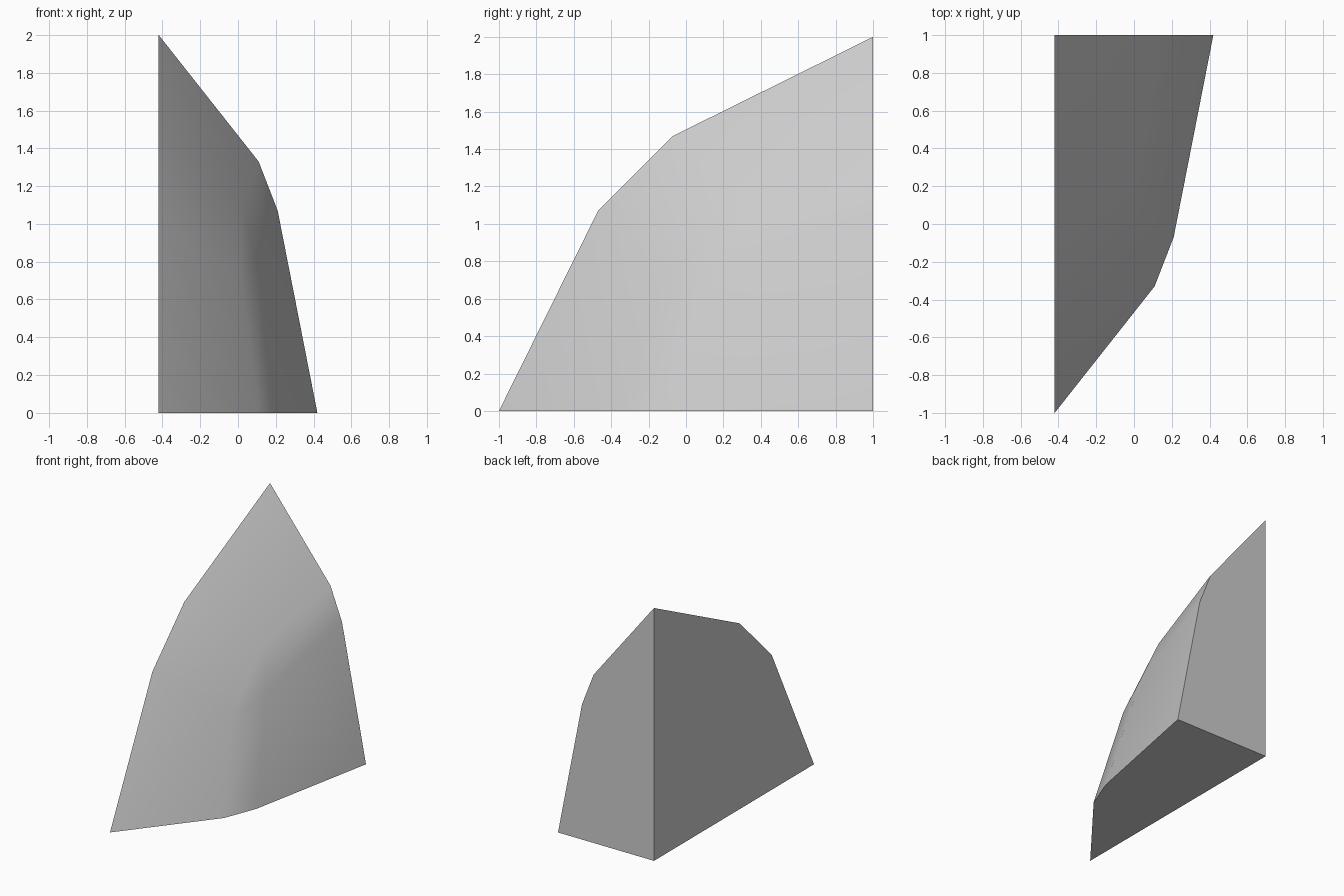
import bpy
import bmesh
from math import radians
from mathutils import Vector

cube = bpy.data.objects.get("Cube")
if cube:
    bpy.data.objects.remove(cube, do_unlink=True)

WIDTH, DEPTH, HEIGHT = 0.84, 2.0, 2.0

# One light grey stone colour
grey = bpy.data.materials.new("light_grey")
grey.use_nodes = True
colour = (0.61, 0.61, 0.61, 1)
grey.diffuse_color = colour
grey.node_tree.nodes["Principled BSDF"].inputs["Base Color"].default_value = colour

bm = bmesh.new()


def point(side, front, up):
    """Vertex measured as fractions of the size from the square back corner."""
    return bm.verts.new(Vector((side * WIDTH - WIDTH / 2,
                                DEPTH / 2 - front * DEPTH,
                                up * HEIGHT)))


# Square corner and the three tips
root = point(0, 0, 0)
side_tip, front_tip, top_tip = point(1, 0, 0), point(0, 1, 0), point(0, 0, 1)

# Chamfer ends along the three outlines
wall_low, wall_high = point(0, .735, .535), point(0, .535, .735)
floor_front, floor_side = point(.63, .665, 0), point(.75, .535, 0)
back_top, back_side = point(.63, 0, .665), point(.75, 0, .535)

# Rounded middle of the outer surface
mid_front, mid_top, mid_side = point(.52, .55, .35), point(.52, .35, .55), point(.624, .403, .403)

flat_faces = [
    (root, front_tip, wall_low, wall_high, top_tip),
    (root, side_tip, floor_side, floor_front, front_tip),
    (root, top_tip, back_top, back_side, side_tip),
]
outer_faces = [
    # Large facets at each tip
    (front_tip, floor_front, mid_front, wall_low),
    (top_tip, wall_high, mid_top, back_top),
    (side_tip, back_side, mid_side, floor_side),
    # Chamfers between them
    (wall_low, mid_front, mid_top, wall_high),
    (floor_front, floor_side, mid_side, mid_front),
    (back_top, mid_top, mid_side, back_side),
    # Centre
    (mid_front, mid_side, mid_top),
]
for corners in flat_faces + outer_faces:
    bm.faces.new(corners)
bmesh.ops.recalc_face_normals(bm, faces=bm.faces[:])

mesh = bpy.data.meshes.new("corner_wedge")
bm.to_mesh(mesh)
bm.free()
mesh.materials.append(grey)
wedge = bpy.data.objects.new("corner_wedge", mesh)
bpy.context.collection.objects.link(wedge)

# Smooth outer surface, crisp flat sides
bpy.ops.object.select_all(action="DESELECT")
wedge.select_set(True)
bpy.context.view_layer.objects.active = wedge
bpy.ops.object.shade_smooth_by_angle(angle=radians(35))
